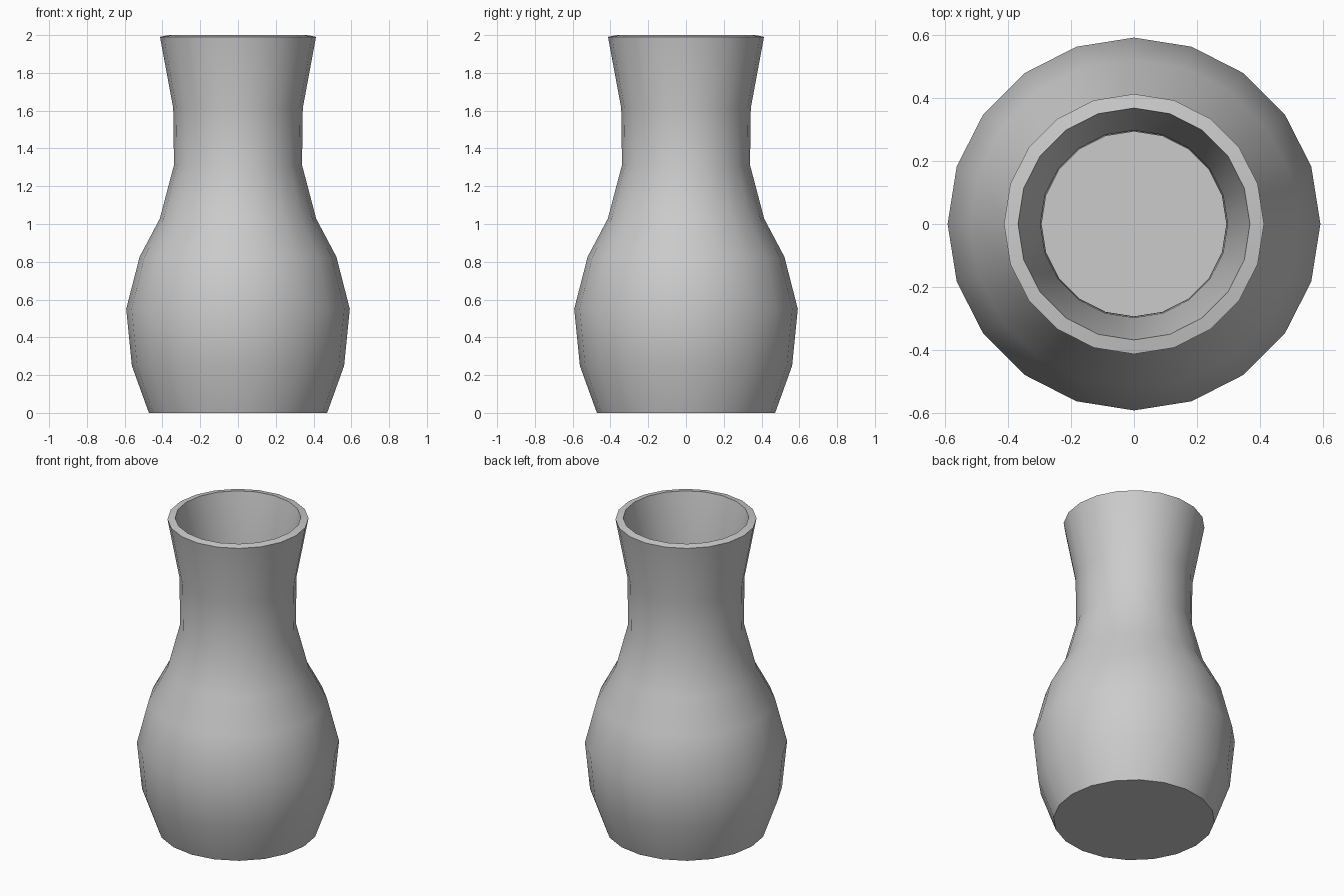
import bpy, bmesh
from math import cos, sin, pi, radians

if "Cube" in bpy.data.objects:
    bpy.data.objects.remove(bpy.data.objects["Cube"])

SIDES = 20
WALL = 0.045
# outer profile of the vase: (radius, height)
PROFILE = [(0.472, 0.0), (0.562, 0.25), (0.592, 0.55), (0.521, 0.826), (0.414, 1.028),
           (0.339, 1.312), (0.343, 1.614), (0.413, 1.991)]

# lathe the outer shell
bm = bmesh.new()
rings = [[bm.verts.new((r * cos(2 * pi * i / SIDES), r * sin(2 * pi * i / SIDES), z))
          for i in range(SIDES)] for r, z in PROFILE]
for low, high in zip(rings, rings[1:]):
    for i in range(SIDES):
        j = (i + 1) % SIDES
        bm.faces.new((low[i], low[j], high[j], high[i]))

# closed base, open mouth
bm.faces.new(rings[0][::-1])

mesh = bpy.data.meshes.new("vase")
bm.to_mesh(mesh)
bm.free()
vase = bpy.data.objects.new("vase", mesh)
bpy.context.collection.objects.link(vase)

# inward wall thickness, which also forms the rim
solid = vase.modifiers.new("wall", 'SOLIDIFY')
solid.thickness = WALL
solid.offset = -1
solid.use_even_offset = True

# smooth body with crisp rim and base edges
bpy.context.view_layer.objects.active = vase
vase.select_set(True)
bpy.ops.object.modifier_apply(modifier=solid.name)
bpy.ops.object.shade_smooth_by_angle(angle=radians(35))
